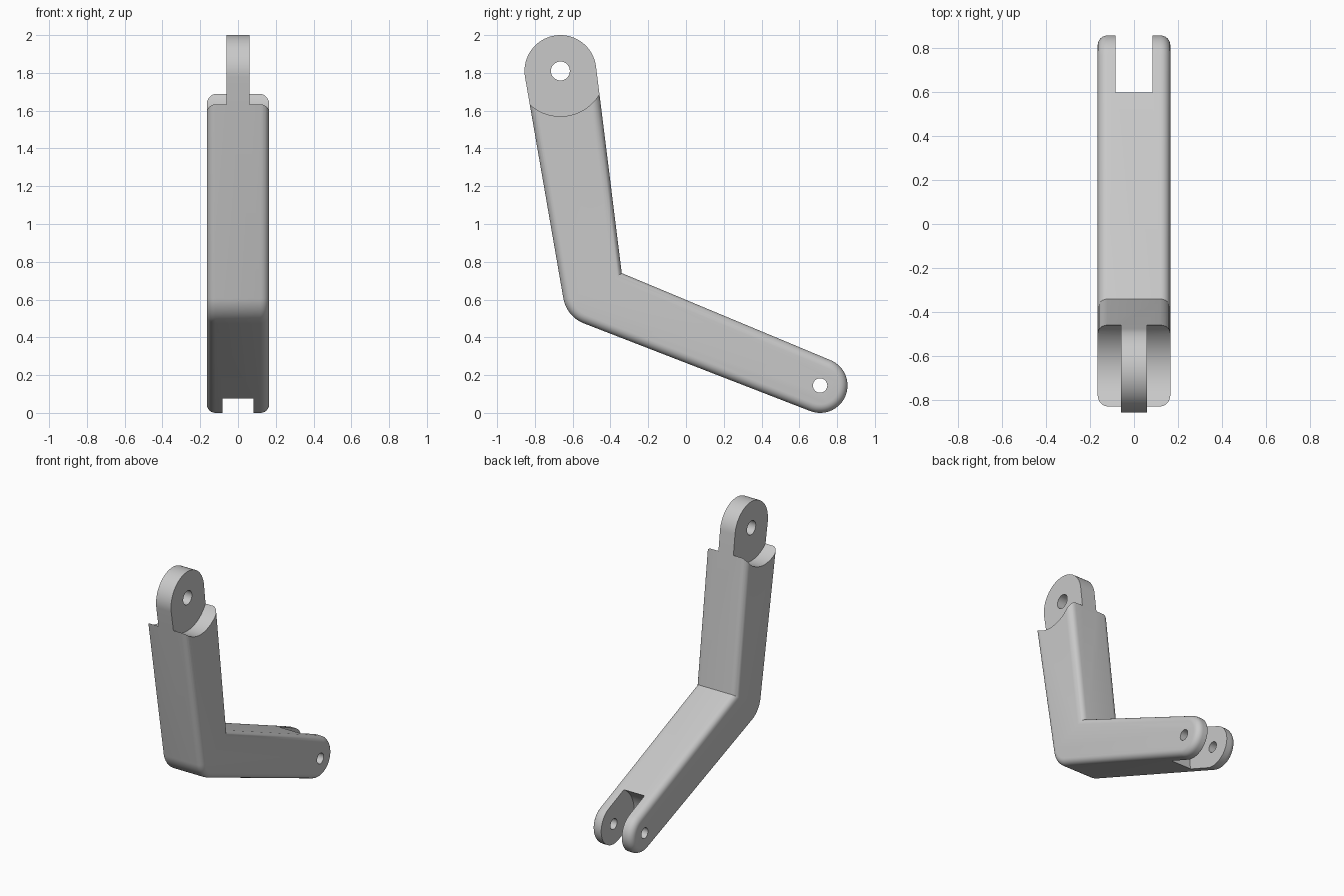
import bpy, bmesh, math
from mathutils import Vector

cube = bpy.data.objects.get("Cube")
if cube:
    bpy.data.objects.remove(cube, do_unlink=True)

HALF_WIDTH = 0.165
TOP_PIVOT, TOP_RADIUS = (-0.665, 1.81), 0.19
END_PIVOT, END_RADIUS = (0.71, 0.145), 0.145
ELBOW, ELBOW_RADIUS = (-0.477, 0.637), 0.175
INNER_CORNER = (-0.34, 0.74)

grey = bpy.data.materials.new("light grey")
grey.use_nodes = True
grey.diffuse_color = (0.58, 0.58, 0.58, 1)
grey.node_tree.nodes["Principled BSDF"].inputs["Base Color"].default_value = grey.diffuse_color


def arc(centre, radius, start, end, steps):
    """Points on a circle in the side plane, angles in degrees."""
    angles = [math.radians(start + (end - start) * i / steps) for i in range(steps + 1)]
    return [(centre[0] + radius * math.cos(a), centre[1] + radius * math.sin(a)) for a in angles]


def prism(name, outline, x0, x1, bevel=0.0):
    """Extrude a side outline across x, optionally rounding its rims."""
    bm = bmesh.new()
    face = bm.faces.new([bm.verts.new((x0, y, z)) for y, z in outline])
    sweep = bmesh.ops.extrude_face_region(bm, geom=[face])
    moved = [g for g in sweep["geom"] if isinstance(g, bmesh.types.BMVert)]
    bmesh.ops.translate(bm, verts=moved, vec=Vector((x1 - x0, 0, 0)))
    bmesh.ops.recalc_face_normals(bm, faces=bm.faces)
    if bevel:
        rims = [e for e in bm.edges if abs(e.verts[0].co.x - e.verts[1].co.x) < 1e-5]
        bmesh.ops.bevel(bm, geom=rims, offset=bevel, segments=6, profile=0.5, affect='EDGES')
    mesh = bpy.data.meshes.new(name)
    bm.to_mesh(mesh)
    bm.free()
    mesh.materials.append(grey)
    obj = bpy.data.objects.new(name, mesh)
    bpy.context.collection.objects.link(obj)
    return obj


def cut_cylinder(target, name, centre, radius, x0, x1):
    """Subtract a crosswise cylinder, then drop the cutter."""
    cutter = prism(name, arc(centre, radius, 0, 360, 96)[:-1], x0, x1)
    cutter.hide_render = True
    mod = target.modifiers.new(name, 'BOOLEAN')
    mod.operation, mod.solver, mod.object = 'DIFFERENCE', 'EXACT', cutter
    bpy.context.view_layer.objects.active = target
    bpy.ops.object.modifier_apply(modifier=mod.name)
    bpy.data.objects.remove(cutter, do_unlink=True)


# Bent arm: round head, rounded elbow, round clevis end, sharp inside corner
outline = (arc(TOP_PIVOT, TOP_RADIUS, 7, 190, 40)
           + arc(ELBOW, ELBOW_RADIUS, 190, 249, 14)
           + arc(END_PIVOT, END_RADIUS, 249, 427, 36)
           + [INNER_CORNER])
arm = prism("bent_arm", outline, -HALF_WIDTH, HALF_WIDTH, 0.045)

# Shoulders beside the central tongue
for side in (-1, 1):
    cut_cylinder(arm, "shoulder_cut", TOP_PIVOT, 0.24, side * 0.06, side * 0.3)

# Slot between the clevis ears
cut_cylinder(arm, "clevis_slot", END_PIVOT, 0.235, -0.083, 0.083)

# Pin holes
cut_cylinder(arm, "top_pin_hole", TOP_PIVOT, 0.05, -0.3, 0.3)
cut_cylinder(arm, "end_pin_hole", END_PIVOT, 0.038, -0.3, 0.3)

bpy.ops.object.select_all(action='DESELECT')
arm.select_set(True)
bpy.context.view_layer.objects.active = arm
bpy.ops.object.shade_smooth_by_angle(angle=math.radians(30))
